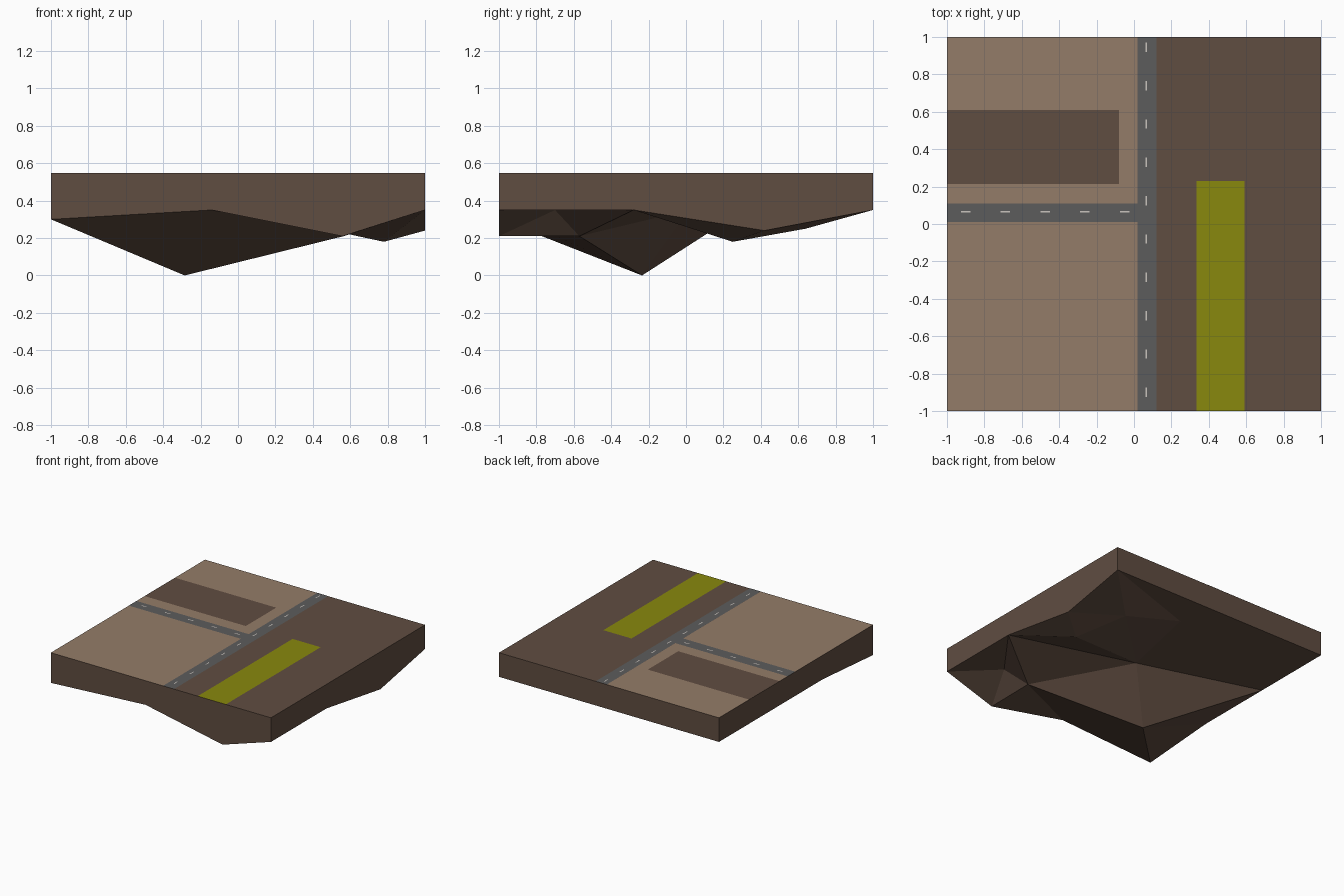
import bpy, bmesh
from mathutils import Vector
from mathutils.geometry import delaunay_2d_cdt

if "Cube" in bpy.data.objects:
    bpy.data.objects.remove(bpy.data.objects["Cube"])

TOP = 0.548      # ground level; painted areas are stacked just above it


def material(name, rgb):
    m = bpy.data.materials.new(name)
    m.diffuse_color = (*rgb, 1)
    m.use_nodes = True
    m.node_tree.nodes["Principled BSDF"].inputs["Base Color"].default_value = m.diffuse_color
    return m


earth = material("earth", (0.117, 0.074, 0.053))
sand = material("sand", (0.296, 0.202, 0.138))
asphalt = material("asphalt", (0.107, 0.107, 0.107))
paint = material("paint", (0.6, 0.56, 0.52))
grass = material("grass", (0.25, 0.25, 0.004))


def add_object(name, bm, mat):
    me = bpy.data.meshes.new(name)
    bm.to_mesh(me)
    bm.free()
    me.materials.append(mat)
    ob = bpy.data.objects.new(name, me)
    bpy.context.collection.objects.link(ob)
    return ob


def sheets(name, rects, level, mat):
    """Flat rectangles (x0, x1, y0, y1) lying on the ground."""
    bm = bmesh.new()
    z = TOP + level * 0.0006
    for x0, x1, y0, y1 in rects:
        bm.faces.new([bm.verts.new(p) for p in
                      ((x0, y0, z), (x1, y0, z), (x1, y1, z), (x0, y1, z))])
    return add_object(name, bm, mat)


# Ground block: key points of the rocky underside
rock = {
    "fl": (-1, -1, .30), "f1": (-.14, -1, .35), "f2": (.56, -1, .21), "fr": (1, -1, .35),
    "r1": (1, -.28, .35), "r2": (1, .42, .24), "br": (1, 1, .35), "bl": (-1, 1, .35),
    "l2": (-1, .31, .35), "l1": (-1, -.35, .35),
    "peak": (-.285, -.235, 0), "side_peak": (.78, .25, .18), "back_peak": (.62, .64, .25),
    "front_peak": (.565, -.57, .21), "notch": (.69, -.70, .35),
    "ridge": (-.01, .015, .35), "plain": (.14, .71, .35),
}
names = list(rock)
creases = [("peak", k) for k in ("fl", "f1", "front_peak", "ridge", "l1", "l2")]
creases += [("ridge", k) for k in ("l2", "r1", "front_peak", "side_peak", "back_peak")]
creases += [("side_peak", k) for k in ("r1", "r2", "back_peak")]
creases += [("front_peak", k) for k in ("f1", "f2", "notch", "r1")]
creases += [("notch", "f2"), ("notch", "fr"), ("notch", "r1")]
flat = [Vector(p[:2]) for p in rock.values()]
edges = [(names.index(a), names.index(b)) for a, b in creases]
pts, _, tris, orig, _, _ = delaunay_2d_cdt(flat, edges, [], 0, 1e-5)

# Underside, pulled up to the flat top
bm = bmesh.new()
vs = [bm.verts.new((p.x, p.y, rock[names[o[0]]][2] if o else .35)) for p, o in zip(pts, orig)]
under = [bm.faces.new([vs[i] for i in t]) for t in tris]
up = bmesh.ops.extrude_face_region(bm, geom=under, use_keep_orig=True)["geom"]
for v in up:
    if isinstance(v, bmesh.types.BMVert):
        v.co.z = TOP
bmesh.ops.dissolve_limit(bm, angle_limit=0.002, verts=bm.verts[:], edges=bm.edges[:])
bmesh.ops.recalc_face_normals(bm, faces=bm.faces[:])
add_object("ground_block", bm, earth)

# Painted ground areas
sheets("sand_area", [(-1, .02, -1, 1)], 1, sand)
sheets("bare_plot", [(-1, -.08, .215, .61)], 2, earth)
sheets("grass_strip", [(.335, .59, -1, .23)], 1, grass)
sheets("roads", [(.02, .12, -1, 1), (-1, .02, .01, .11)], 2, asphalt)

# Centre line dashes
w, h = .004, .025
dashes = [(.065 - w, .065 + w, y - h, y + h) for y in (.945 - .205 * k for k in range(10))]
dashes += [(x - h, x + h, .065 - w, .065 + w) for x in (-.90 + .2125 * k for k in range(5))]
sheets("road_dashes", dashes, 3, paint)
